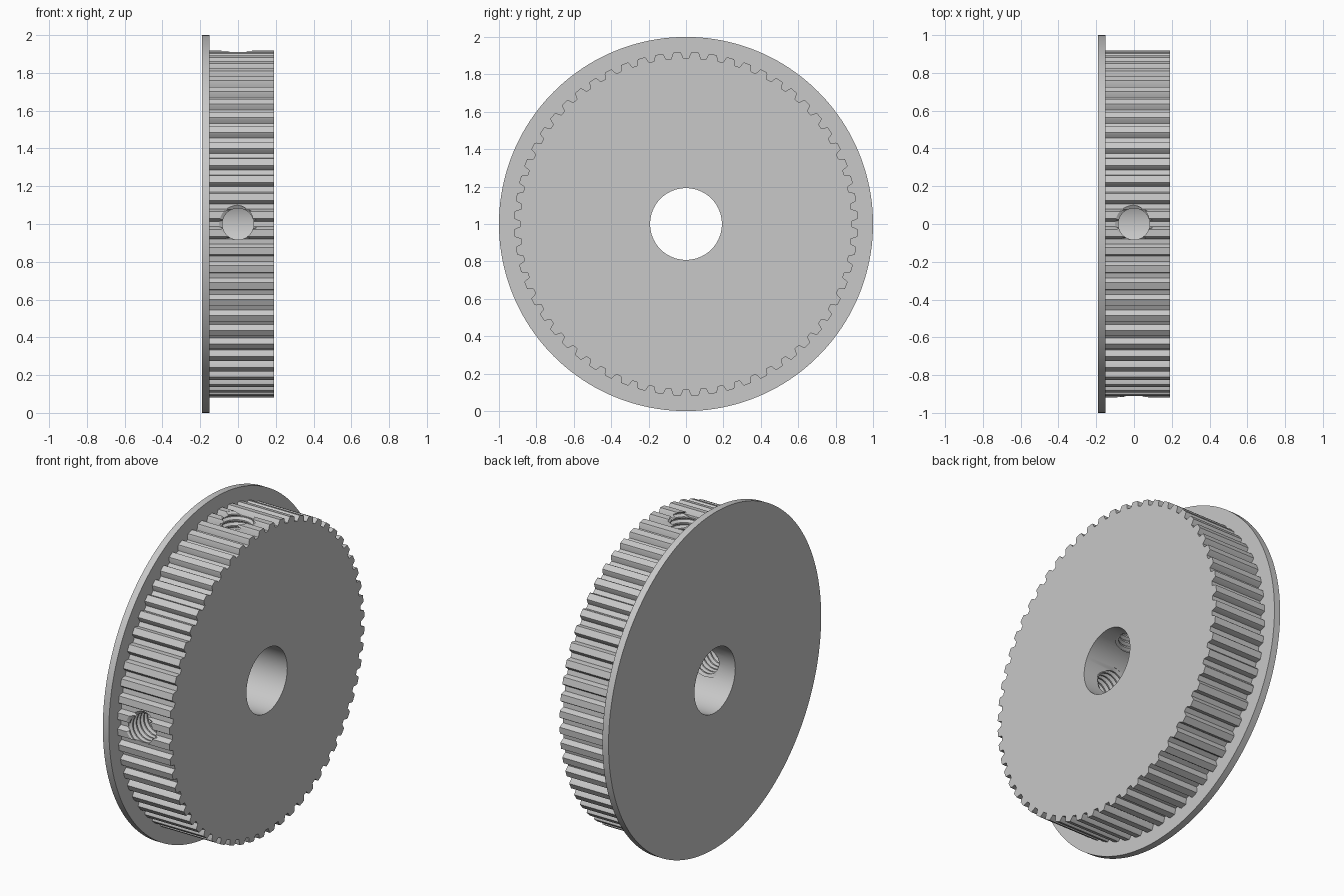
import bpy
import bmesh
from math import sin, cos, pi, radians

cube = bpy.data.objects.get("Cube")
if cube:
    bpy.data.objects.remove(cube, do_unlink=True)

CENTRE_Z = 1.0
TEETH = 60

steel = bpy.data.materials.new("light grey metal")
GREY = (0.58, 0.58, 0.58, 1)
steel.use_nodes = True
steel.diffuse_color = GREY
steel.node_tree.nodes["Principled BSDF"].inputs["Base Color"].default_value = GREY


def finish(name, bm):
    bmesh.ops.recalc_face_normals(bm, faces=bm.faces[:])
    mesh = bpy.data.meshes.new(name)
    bm.to_mesh(mesh)
    bm.free()
    mesh.materials.append(steel)
    obj = bpy.data.objects.new(name, mesh)
    bpy.context.collection.objects.link(obj)
    obj.location.z = CENTRE_Z
    return obj


def prism(name, polar, x0, x1):
    """Extrude a polar outline (angle, radius) along the x axis."""
    bm = bmesh.new()
    base = bm.faces.new([bm.verts.new((x0, r * cos(a), r * sin(a))) for a, r in polar])
    ext = bmesh.ops.extrude_face_region(bm, geom=[base], use_keep_orig=True)
    moved = [v for v in ext["geom"] if isinstance(v, bmesh.types.BMVert)]
    bmesh.ops.translate(bm, verts=moved, vec=(x1 - x0, 0, 0))
    return finish(name, bm)


def circle(radius, sides):
    return [(2 * pi * i / sides, radius) for i in range(sides)]


def thread_cutter(name, start, turns, pitch=0.034, sides=32):
    """Solid screw with a right-handed helical thread along local z."""
    profile = [(0, 0.083), (0.25, 0.083), (0.56, 0.1), (0.69, 0.1)]
    rows = len(profile)
    bm = bmesh.new()
    grid = {}

    def vert(m, r):
        if r == rows:
            m, r = m + sides, 0
        if (m, r) not in grid:
            shift, radius = profile[r]
            a = 2 * pi * m / sides
            grid[m, r] = bm.verts.new((radius * cos(a), radius * sin(a),
                                       start + pitch * (m / sides + shift)))
        return grid[m, r]

    for m in range(turns * sides):
        for r in range(rows):
            bm.faces.new((vert(m, r), vert(m + 1, r), vert(m + 1, r + 1), vert(m, r + 1)))
    # Close both ends with fans
    middle = start + pitch * turns / 2
    low = bm.verts.new((0, 0, start - pitch))
    high = bm.verts.new((0, 0, start + pitch * (turns + 2)))
    for e in [e for e in bm.edges if e.is_boundary]:
        tip = low if e.verts[0].co.z < middle else high
        bm.faces.new((e.verts[0], e.verts[1], tip))
    return finish(name, bm)


def cut(obj, cutters):
    bpy.context.view_layer.objects.active = obj
    for c in cutters:
        mod = obj.modifiers.new("cut", 'BOOLEAN')
        mod.operation = 'DIFFERENCE'
        mod.solver = 'EXACT'
        mod.object = c
        bpy.ops.object.modifier_apply(modifier=mod.name)


# Toothed wheel, a groove centred on each axis
tooth = [(-0.9, 0.886), (0.9, 0.886), (1.5, 0.911), (1.8, 0.918), (4.2, 0.918), (4.5, 0.911)]
step = 360 / TEETH
outline = [(radians(k * step + a), r) for k in range(TEETH) for a, r in tooth]
wheel = prism("toothed_wheel", outline, -0.15, 0.19)

# Side flange
flange = prism("flange", circle(1.0, 160), -0.19, -0.15)

# Shaft bore and the two threaded set screw holes
bore = prism("bore_cutter", circle(0.192, 80), -0.5, 0.5)
top_screw = thread_cutter("top_screw_cutter", 0.1, 27)
front_screw = thread_cutter("front_screw_cutter", 0.1, 27)
front_screw.rotation_euler.x = pi / 2
bpy.context.view_layer.update()

cut(wheel, [bore, top_screw, front_screw])
cut(flange, [bore])

for c in (bore, top_screw, front_screw):
    bpy.data.objects.remove(c, do_unlink=True)

# Smooth the round walls, keep the edges crisp
for obj in (wheel, flange):
    bpy.ops.object.select_all(action='DESELECT')
    obj.select_set(True)
    bpy.context.view_layer.objects.active = obj
    bpy.ops.object.shade_smooth_by_angle(angle=radians(20))
